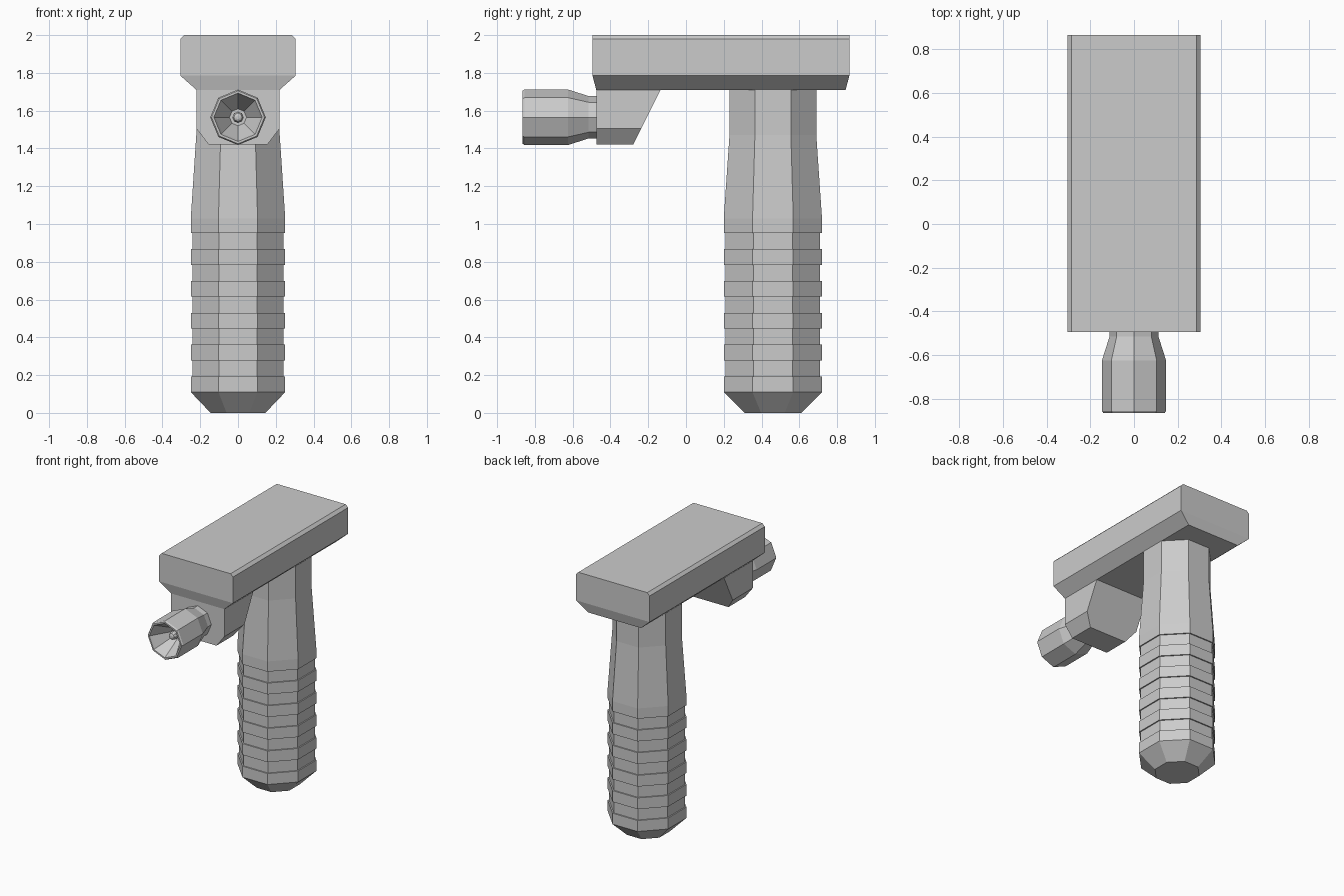
import bpy, bmesh, math
from mathutils import Vector

if "Cube" in bpy.data.objects:
    bpy.data.objects.remove(bpy.data.objects["Cube"], do_unlink=True)

grey = bpy.data.materials.new("plain grey")
grey.use_nodes = True
colour = (0.6, 0.6, 0.6, 1)
grey.diffuse_color = colour
grey.node_tree.nodes["Principled BSDF"].inputs["Base Color"].default_value = colour


def loft(name, rings):
    """Bridge equal-sized rings of points and cap both ends."""
    bm = bmesh.new()
    loops = [[bm.verts.new(p) for p in ring] for ring in rings]
    n = len(loops[0])
    for a, b in zip(loops, loops[1:]):
        for i in range(n):
            j = (i + 1) % n
            bm.faces.new((a[i], a[j], b[j], b[i]))
    bm.faces.new(loops[0][::-1])
    bm.faces.new(loops[-1])
    bmesh.ops.recalc_face_normals(bm, faces=bm.faces)
    mesh = bpy.data.meshes.new(name)
    bm.to_mesh(mesh)
    bm.free()
    mesh.materials.append(grey)
    obj = bpy.data.objects.new(name, mesh)
    bpy.context.collection.objects.link(obj)
    return obj


def octagon(radius, turn=0.0):
    return [(radius * math.cos(math.pi / 4 * (i + turn)),
             radius * math.sin(math.pi / 4 * (i + turn))) for i in range(8)]


# Grip: ribbed octagonal handle, profile of (height, half width)
profile = [(0, 0.145), (0.11, 0.25)]
for k in range(5):
    low = 0.192 + 0.169 * k
    profile += [(low, 0.25), (low, 0.241), (low + 0.085, 0.241), (low + 0.085, 0.25)]
profile += [(1.03, 0.25), (1.47, 0.221), (1.72, 0.221)]
flat = math.cos(math.pi / 8)
loft("grip", [[(x, 0.46 + 1.04 * y, z) for x, y in octagon(r / flat, 0.5)]
              for z, r in profile])

# Mounting block: tapered underside, bevelled long top edges
def rectangle(x, front, back, z):
    return [(-x, front, z), (x, front, z), (x, back, z), (-x, back, z)]

loft("mounting_block", [rectangle(0.22, -0.475, 0.845, 1.71),
                        rectangle(0.305, -0.495, 0.865, 1.785),
                        rectangle(0.305, -0.495, 0.865, 1.98),
                        rectangle(0.285, -0.495, 0.865, 2.0)])

# Lamp bracket: chamfered bottom and sloping back
section = [(-0.22, 1.715), (-0.22, 1.505), (-0.155, 1.42),
           (0.155, 1.42), (0.22, 1.505), (0.22, 1.715)]
loft("lamp_bracket", [[(x, -0.475, z) for x, z in section],
                      [(x, -0.28 + 0.5 * (z - 1.42), z) for x, z in section]])


# Lamp: octagonal body with a hollow reflector, and a bulb inside
def turned(name, steps):
    return loft(name, [[(x, y, 1.565 + z) for x, z in octagon(r)] for y, r in steps])

turned("lamp", [(-0.46, 0.112), (-0.515, 0.112), (-0.625, 0.147), (-0.855, 0.147),
                (-0.865, 0.14), (-0.865, 0.128), (-0.845, 0.118), (-0.72, 0.045)])
turned("bulb", [(-0.715, 0.03), (-0.77, 0.03), (-0.785, 0.022), (-0.79, 0.01)])
